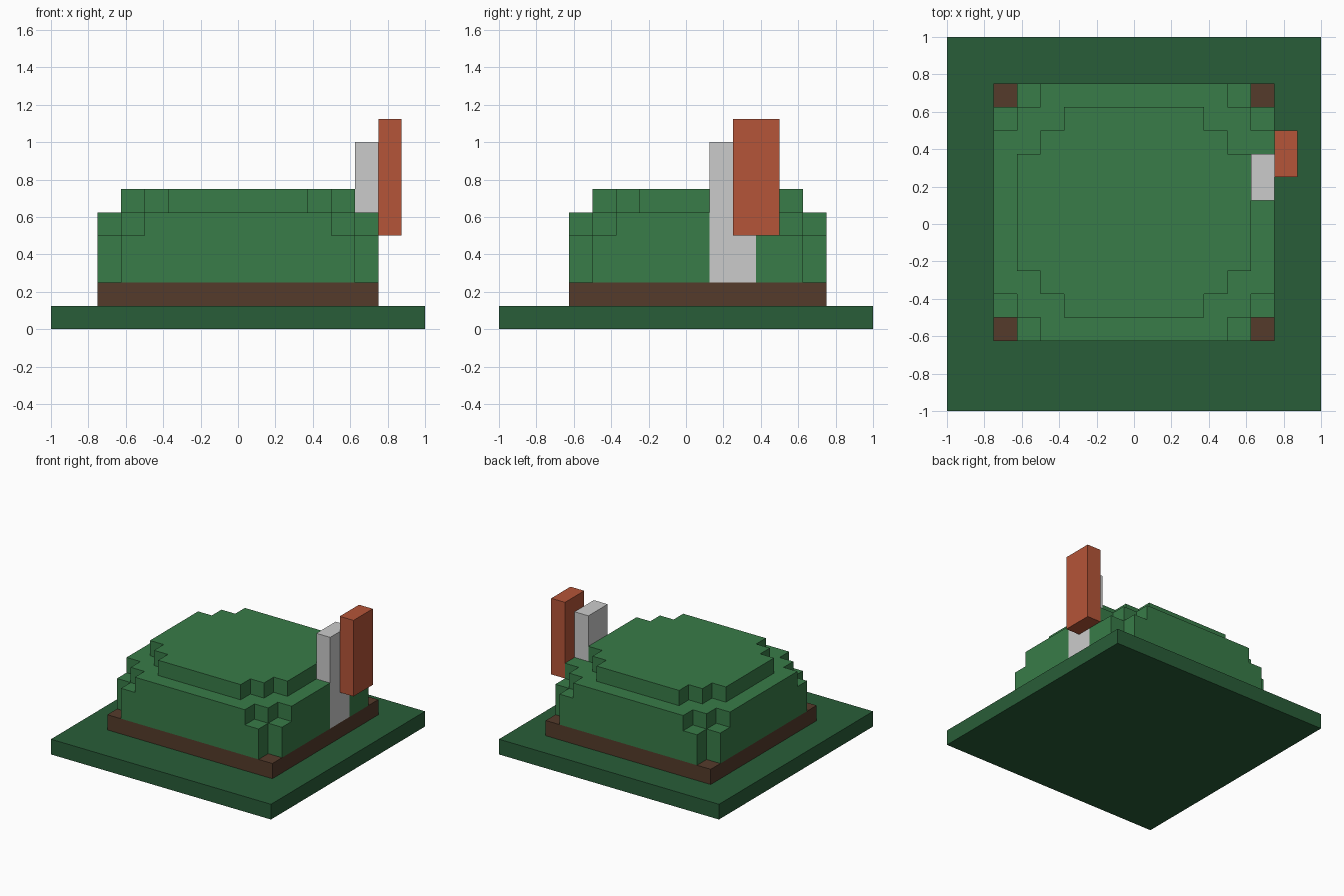
import bpy, bmesh
from mathutils import Vector

if "Cube" in bpy.data.objects:
    bpy.data.objects.remove(bpy.data.objects["Cube"])

U = 0.125            # block size
NX, NY = 12, 11      # mound footprint in blocks
ORIGIN = Vector((-0.75, -0.625, 0.25))


def material(name, rgb):
    m = bpy.data.materials.new(name)
    m.diffuse_color = (*rgb, 1)
    m.use_nodes = True
    m.node_tree.nodes["Principled BSDF"].inputs["Base Color"].default_value = m.diffuse_color
    return m


def add_object(name, bm, mat):
    me = bpy.data.meshes.new(name)
    bm.to_mesh(me)
    bm.free()
    ob = bpy.data.objects.new(name, me)
    if mat:
        me.materials.append(mat)
    bpy.context.collection.objects.link(ob)
    return ob


def box(name, lo, hi, mat=None):
    lo, hi = Vector(lo), Vector(hi)
    bm = bmesh.new()
    bmesh.ops.create_cube(bm, size=1)
    for v in bm.verts:
        v.co = (lo + hi) / 2 + v.co * (hi - lo)
    return add_object(name, bm, mat)


def filled(x, y, z):
    """Blocks of the mound: three layers with ever more stepped corners."""
    i, j = min(x, NX - 1 - x), min(y, NY - 1 - y)
    if min(i, j) < 0 or not 0 <= z <= 3:
        return False
    if x == NX - 1 and y in (6, 7):      # slot for the grey post
        return False
    if z < 2:
        return i + j >= 1
    if z == 2:
        return i + j >= 2
    return min(i, j) >= 1 and i + j >= 4


def stepped_mound(name, mat):
    bm = bmesh.new()
    for x in range(NX):
        for y in range(NY):
            for z in range(4):
                if not filled(x, y, z):
                    continue
                centre = Vector((x + 0.5, y + 0.5, z + 0.5))
                for axis in range(3):
                    for s in (-1, 1):
                        n = Vector((0, 0, 0))
                        n[axis] = s
                        if filled(x + int(n.x), y + int(n.y), z + int(n.z)):
                            continue
                        a = Vector((0, 0, 0))
                        a[(axis + 1) % 3] = 1
                        b = n.cross(a)
                        corners = [(-1, -1), (1, -1), (1, 1), (-1, 1)]
                        bm.faces.new([bm.verts.new(
                            ORIGIN + U * (centre + (n + p * a + q * b) / 2))
                            for p, q in corners])
    # weld the blocks and merge coplanar faces
    bmesh.ops.remove_doubles(bm, verts=bm.verts, dist=1e-4)
    bmesh.ops.dissolve_limit(bm, angle_limit=0.02, verts=bm.verts, edges=bm.edges)
    return add_object(name, bm, mat)


dark_green = material("dark_green", (0.022, 0.11, 0.04))
green = material("green", (0.04, 0.2, 0.065))
brown = material("brown", (0.09, 0.044, 0.024))
rust = material("rust", (0.46, 0.09, 0.04))

# ground plate, soil bed and mound
box("base_plate", (-1, -1, 0), (1, 1, 0.125), dark_green)
box("soil_bed", (-0.75, -0.625, 0.125), (0.75, 0.75, 0.25), brown)
stepped_mound("stepped_mound", green)

# post set into the right side, with a panel hung on it
box("grey_post", (0.625, 0.125, 0.25), (0.75, 0.375, 1.0))
box("rust_panel", (0.75, 0.25, 0.5), (0.875, 0.5, 1.125), rust)
